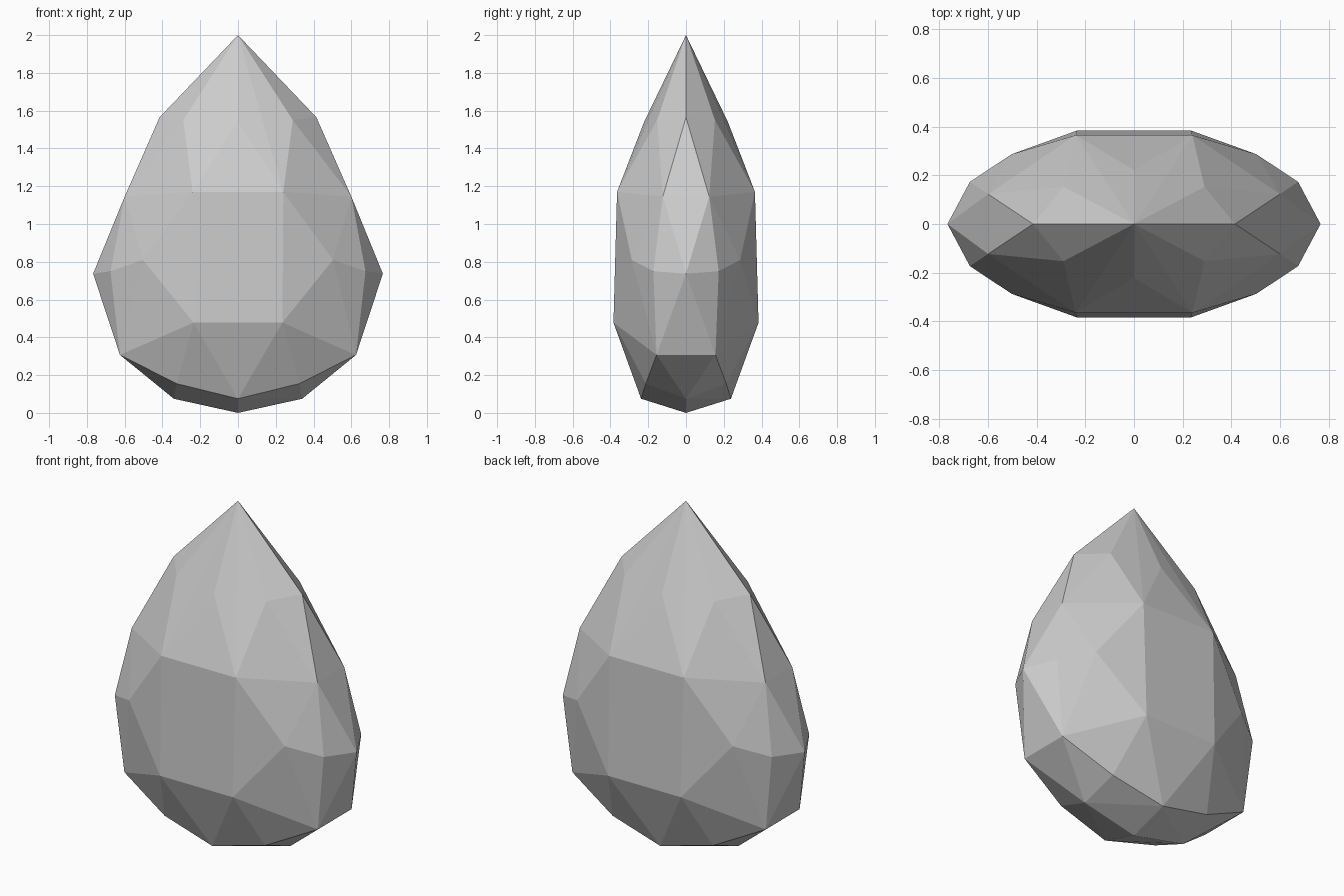
import bpy
import bmesh

cube = bpy.data.objects.get("Cube")
if cube:
    bpy.data.objects.remove(cube, do_unlink=True)

# Plain grey stone
grey = bpy.data.materials.new("stone_grey")
grey.use_nodes = True
colour = (0.6, 0.6, 0.6, 1.0)
grey.diffuse_color = colour
grey.node_tree.nodes["Principled BSDF"].inputs["Base Color"].default_value = colour

# Facet corners of one quarter, from the tip down to the base
QUARTER = [
    (0, 0, 2.0),
    (0.415, 0, 1.565), (0.29, 0.153, 1.55), (0, 0.222, 1.54),
    (0.6, 0.123, 1.145), (0.24, 0.365, 1.17),
    (0.767, 0, 0.737), (0.675, 0.173, 0.75), (0.503, 0.287, 0.81),
    (0.235, 0.384, 0.478),
    (0.625, 0.156, 0.307),
    (0.325, 0.213, 0.155), (0, 0.238, 0.075), (0.34, 0, 0.075),
    (0, 0, 0),
]


def mirrored(points):
    """Mirror across both vertical planes, keeping each corner once."""
    return sorted({(sx * x, sy * y, z) for x, y, z in points
                   for sx in (1, -1) for sy in (1, -1)})


# Faceted teardrop: the convex skin around all corners
bm = bmesh.new()
for corner in mirrored(QUARTER):
    bm.verts.new(corner)
bmesh.ops.convex_hull(bm, input=bm.verts[:])
bmesh.ops.recalc_face_normals(bm, faces=bm.faces[:])

mesh = bpy.data.meshes.new("faceted_teardrop")
bm.to_mesh(mesh)
bm.free()
mesh.materials.append(grey)
teardrop = bpy.data.objects.new("faceted_teardrop", mesh)
bpy.context.collection.objects.link(teardrop)
